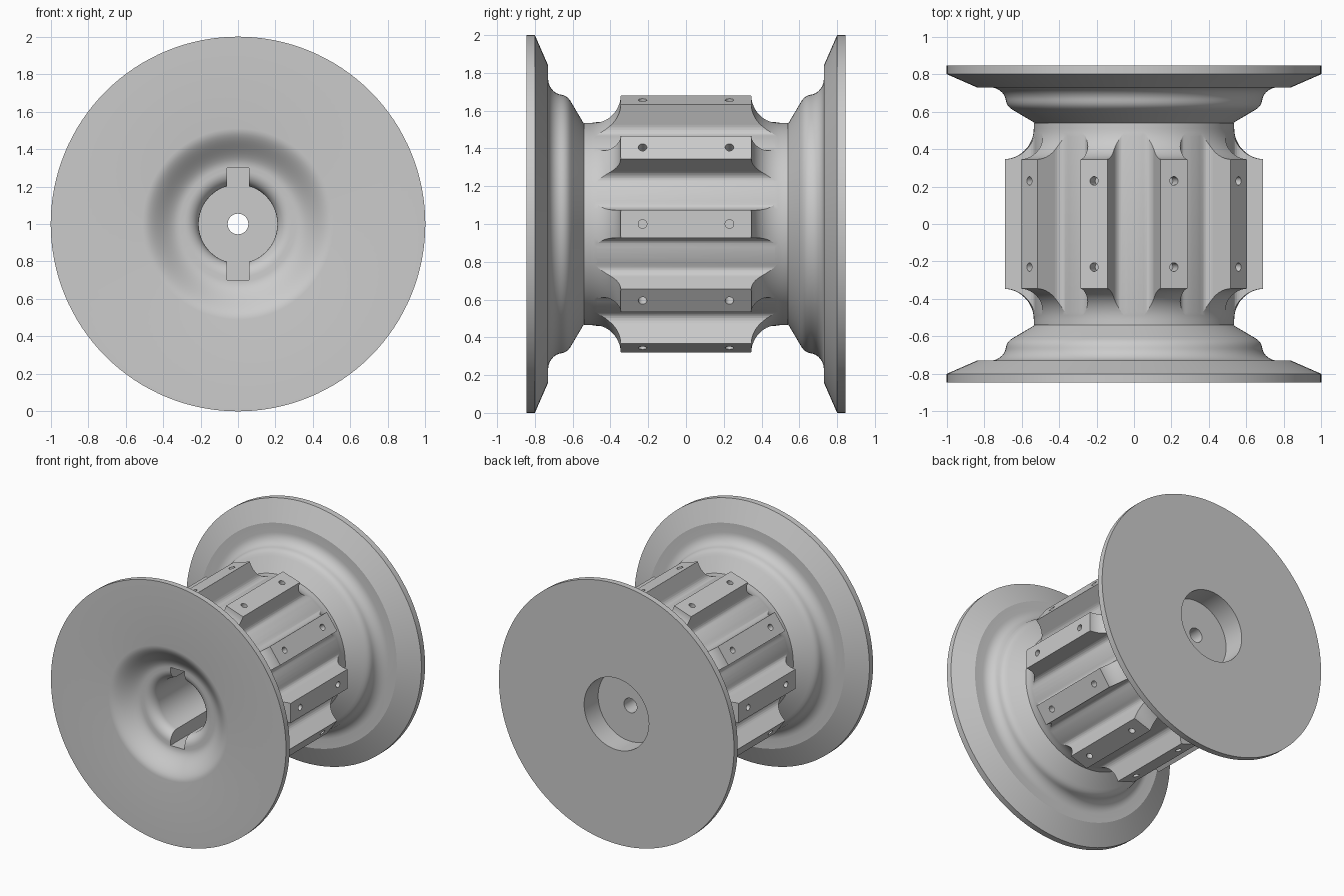
import bpy, bmesh, math
from mathutils import Vector, Matrix
from mathutils.geometry import interpolate_bezier

if "Cube" in bpy.data.objects:
    bpy.data.objects.remove(bpy.data.objects["Cube"], do_unlink=True)

SEGMENTS = 128
RIBS = 10
CENTRE = Vector((0, 0, 1))

grey = bpy.data.materials.new("plain_grey")
grey.use_nodes = True
colour = (0.6, 0.6, 0.6, 1)
grey.diffuse_color = colour
grey.node_tree.nodes["Principled BSDF"].inputs["Base Color"].default_value = colour


def finish(bm, name):
    bmesh.ops.recalc_face_normals(bm, faces=bm.faces[:])
    mesh = bpy.data.meshes.new(name)
    bm.to_mesh(mesh)
    bm.free()
    mesh.materials.append(grey)
    obj = bpy.data.objects.new(name, mesh)
    obj.location = CENTRE
    bpy.context.collection.objects.link(obj)
    return obj


def lathe(name, profile):
    """Spin a closed (y, radius) outline around the y axis."""
    bm = bmesh.new()
    rings = []
    for i in range(SEGMENTS):
        a = math.tau * i / SEGMENTS
        rings.append([bm.verts.new((r * math.cos(a), y, r * math.sin(a))) for y, r in profile])
    n = len(profile)
    for i in range(SEGMENTS):
        here, there = rings[i], rings[(i + 1) % SEGMENTS]
        for j in range(n):
            k = (j + 1) % n
            bm.faces.new((here[j], here[k], there[k], there[j]))
    return finish(bm, name)


def boolean(target, cutter, operation):
    """Apply a boolean to the target and discard the cutter."""
    cutter.hide_render = True
    mod = target.modifiers.new("cut", "BOOLEAN")
    mod.operation, mod.object, mod.solver = operation, cutter, "EXACT"
    bpy.context.view_layer.update()
    select(target)
    bpy.ops.object.modifier_apply(modifier=mod.name)
    bpy.data.objects.remove(cutter, do_unlink=True)


def select(obj):
    bpy.ops.object.select_all(action="DESELECT")
    obj.select_set(True)
    bpy.context.view_layer.objects.active = obj


def smooth(obj):
    select(obj)
    bpy.ops.object.shade_smooth_by_angle(angle=math.radians(20))


def bezier(*points):
    return [tuple(p)[:2] for p in interpolate_bezier(*[Vector(p) for p in points], 8)]


def mirrored(points):
    return [(-y, r) for y, r in reversed(points)]


# Flange outline, from the drum out to the rim
flange = [(0.54, 0.53)]
flange += bezier((0.605, 0.64), (0.63, 0.69), (0.66, 0.68), (0.68, 0.69))
flange += bezier((0.68, 0.69), (0.705, 0.70), (0.73, 0.73), (0.73, 0.77))[1:]
flange += [(0.73, 0.84), (0.80, 1.0), (0.845, 1.0)]

# Back recess, axle hole and keyed bore floor
inside = [(0.845, 0.275), (0.675, 0.275), (0.675, 0.055), (0.45, 0.055), (0.45, 0.21)]

# Rounded bore mouth, then the dished front face
for i in range(9):
    a = math.pi / 2 * (1 - i / 8)
    inside.append((-0.66 - 0.075 * math.cos(a), 0.285 - 0.075 * math.sin(a)))
for i in range(13):
    t = i / 12
    inside.append((-0.735 - 0.11 * t * t * (3 - 2 * t), 0.31 + 0.2 * t))

hub = lathe("flanged_hub", mirrored(flange) + flange + inside)

# Two opposite keyways along the bore
bm = bmesh.new()
bmesh.ops.create_cube(bm, size=1, matrix=Matrix.Translation((0, -0.225, 0)) @ Matrix.Diagonal((0.12, 1.35, 0.6, 1)))
boolean(hub, finish(bm, "keyway_cutter"), "DIFFERENCE")
smooth(hub)

# Ribbed drum: one filleted rib section repeated round the axis, then extruded
FILLET, HALF, TOP, FLOOR = 0.05, 0.075, 0.69, 0.525
side = [(TOP, HALF)]
for i in range(7):
    a = math.pi / 2 * i / 6
    side.append((FLOOR + FILLET * (1 - math.sin(a)), HALF + FILLET * (1 - math.cos(a))))
section = [(d, -t) for d, t in reversed(side)] + side
for f in (0.33, 0.66):
    a = math.radians(13.4 + f * 9.2)
    section.append((0.54 * math.cos(a), 0.54 * math.sin(a)))

bm = bmesh.new()
outline = []
for k in range(RIBS):
    a = math.tau * k / RIBS
    c, s = math.cos(a), math.sin(a)
    outline += [bm.verts.new((d * c - t * s, -0.6, d * s + t * c)) for d, t in section]
face = bm.faces.new(outline)
grown = bmesh.ops.extrude_face_region(bm, geom=[face])["geom"]
bmesh.ops.translate(bm, vec=(0, 1.2, 0), verts=[v for v in grown if isinstance(v, bmesh.types.BMVert)])
drum = finish(bm, "ribbed_drum")

# Scooped rib ends, cut by a turned envelope
scoop = [(0.345, 0.75)]
for i in range(13):
    a = math.pi / 2 * i / 12
    scoop.append((0.51 - 0.165 * math.cos(a), 0.70 - 0.165 * math.sin(a)))
scoop += [(0.54, 0.535)]
envelope = lathe("rib_end_envelope", mirrored(scoop) + scoop + [(0.54, 0.5), (-0.54, 0.5)])
boolean(drum, envelope, "INTERSECT")

# Two blind screw holes in every rib
bm = bmesh.new()
for k in range(RIBS):
    spin = Matrix.Rotation(-math.tau * k / RIBS, 4, "Y")
    for y in (-0.23, 0.23):
        place = spin @ Matrix.Translation((0.67, y, 0)) @ Matrix.Rotation(math.pi / 2, 4, "Y")
        bmesh.ops.create_cone(bm, cap_ends=True, segments=20, radius1=0.023, radius2=0.023,
                              depth=0.14, matrix=place)
boolean(drum, finish(bm, "screw_hole_cutter"), "DIFFERENCE")
smooth(drum)
